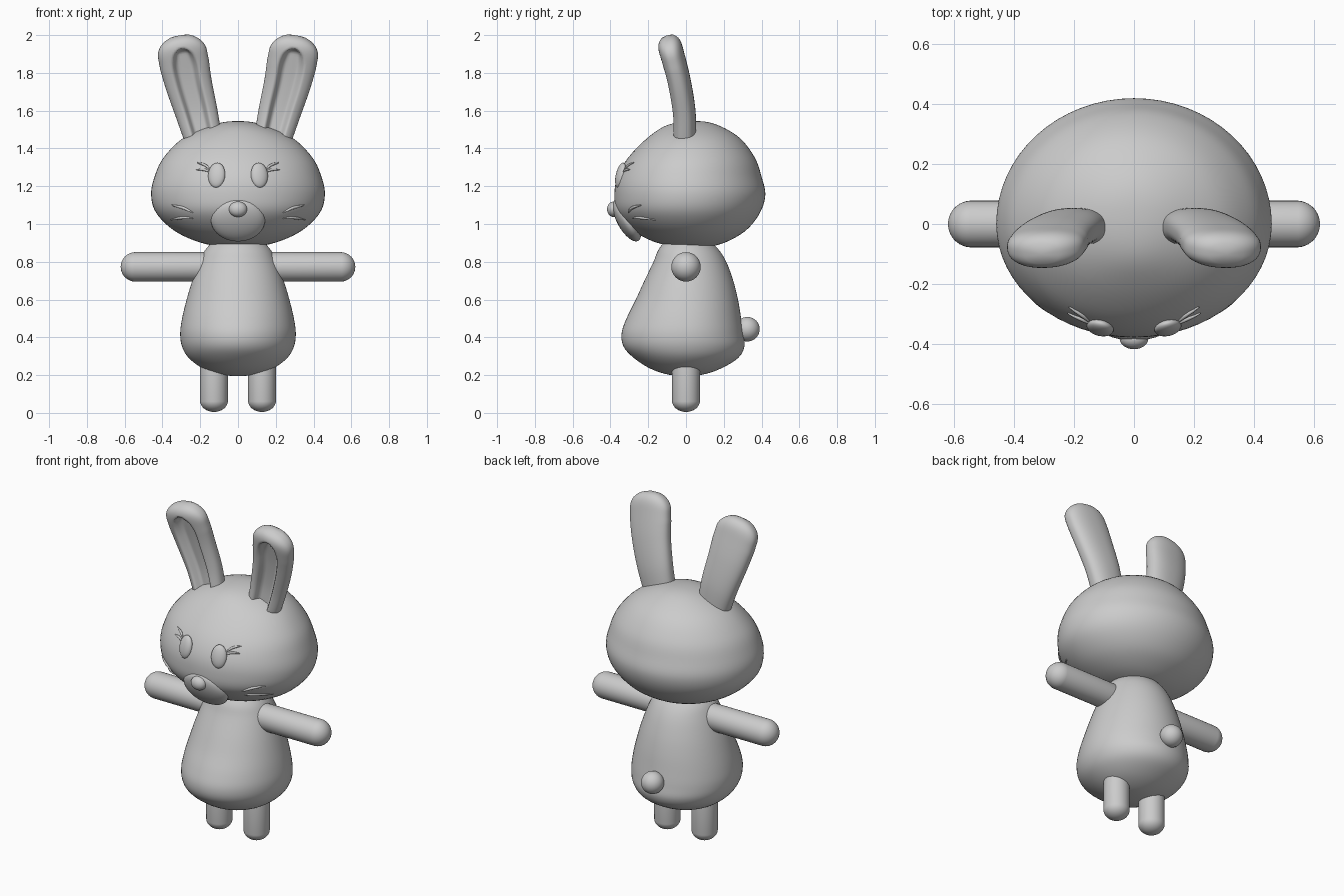
import bpy, bmesh, math
from mathutils import Vector, Matrix
from mathutils.bvhtree import BVHTree

if "Cube" in bpy.data.objects:
    bpy.data.objects.remove(bpy.data.objects["Cube"])


def spline(pts, n):
    """Catmull-Rom samples through pts, first and last points are handles."""
    out = []
    for i in range(1, len(pts) - 2):
        p0, p1, p2, p3 = [Vector(p) for p in pts[i - 1:i + 3]]
        for k in range(n):
            t = k / n
            out.append(0.5 * (2 * p1 + (p2 - p0) * t + (2 * p0 - 5 * p1 + 4 * p2 - p3) * t * t
                              + (3 * p1 - p0 - 3 * p2 + p3) * t ** 3))
    return out + [Vector(pts[-2])]


def add_mesh(name, bm, mirror=False):
    bmesh.ops.recalc_face_normals(bm, faces=bm.faces)
    for f in bm.faces:
        f.smooth = True
    me = bpy.data.meshes.new(name)
    bm.to_mesh(me)
    ob = bpy.data.objects.new(name, me)
    bpy.context.collection.objects.link(ob)
    if mirror:
        ob.modifiers.new("Mirror", 'MIRROR')
    return ob


def skin(rings):
    """Closed skin over a list of equally long point rings."""
    bm = bmesh.new()
    rows = [[bm.verts.new(p) for p in r] for r in rings]
    n = len(rows[0])
    for a, b in zip(rows, rows[1:]):
        for j in range(n):
            bm.faces.new((a[j], a[(j + 1) % n], b[(j + 1) % n], b[j]))
    bm.faces.new(rows[0])
    bm.faces.new(rows[-1])
    bmesh.ops.remove_doubles(bm, verts=bm.verts, dist=1e-5)
    return bm


def loft(prof):
    """Stack of ovals from (z, half width, mid y, front depth, back depth)."""
    flip = lambda p: (p[0], -p[1], p[2], -p[3], -p[4])
    rings = []
    for z, w, m, f, b in spline([flip(prof[1])] + prof + [flip(prof[-2])], 5):
        ring = []
        for k in range(64):
            c, s = math.cos(k * math.tau / 64), math.sin(k * math.tau / 64)
            ring.append((w * c, m + s * (b if s > 0 else f), z))
        rings.append(ring)
    return skin(rings)


def ball(name, loc, size, tilt=0, yaw=0, mirror=False):
    bm = bmesh.new()
    mat = (Matrix.Translation(loc) @ Matrix.Rotation(yaw, 4, 'Z') @ Matrix.Rotation(tilt, 4, 'X')
           @ Matrix.Diagonal((*size, 1)))
    bmesh.ops.create_uvsphere(bm, u_segments=32, v_segments=20, radius=1, matrix=mat)
    return add_mesh(name, bm, mirror)


def capsule(name, start, end, r, cap):
    """Round-ended limb between two cap centres, mirrored to the other side."""
    a, b = Vector(start), Vector(end)
    bm = bmesh.new()
    bmesh.ops.create_uvsphere(bm, u_segments=32, v_segments=21, radius=1)
    for v in bm.verts:
        v.co = Vector((v.co.x * r, v.co.y * r, v.co.z * cap + (0 if v.co.z < 0 else (b - a).length)))
    rot = (b - a).to_track_quat('Z', 'Y').to_matrix().to_4x4()
    bm.transform(Matrix.Translation(a) @ rot)
    return add_mesh(name, bm, True)


# Head: z, half width, mid y, front depth, back depth
head_bm = loft([
    (1.545, 0, .05, 0, 0), (1.525, .135, .045, .14, .12), (1.455, .29, .02, .225, .265),
    (1.35, .395, .005, .312, .36), (1.25, .442, 0, .363, .40), (1.155, .46, 0, .379, .42),
    (1.06, .434, 0, .364, .392), (.97, .345, .01, .295, .312), (.91, .225, .03, .21, .195),
    (.88, .10, .04, .10, .09), (.873, 0, .04, 0, 0)])
add_mesh("head", head_bm)
head_tree = BVHTree.FromBMesh(head_bm)

# Body
add_mesh("body", loft([
    (.955, 0, 0, 0, 0), (.93, .10, 0, .085, .10), (.87, .168, 0, .142, .168), (.80, .205, 0, .172, .213),
    (.70, .242, 0, .220, .250), (.60, .272, 0, .266, .275), (.50, .296, 0, .315, .292),
    (.42, .306, 0, .341, .304), (.35, .296, 0, .330, .309), (.29, .26, 0, .275, .275),
    (.235, .185, 0, .19, .185), (.203, .09, 0, .095, .09), (.195, 0, 0, 0, 0)]))

# Arms, legs, tail
capsule("arm", (.08, 0, .773), (.543, 0, .773), .078, .078)
capsule("leg", (.127, 0, .32), (.127, 0, .065), .074, .06)
ball("tail", (0, .325, .443), (.065, .065, .065))

# Ears: swept section with a groove along the front
path = spline([(.15, -.01, 1.34), (.188, -.01, 1.47), (.222, -.014, 1.6), (.263, -.038, 1.75),
               (.292, -.072, 1.89), (.31, -.102, 1.998), (.33, -.14, 2.1)], 10)
rings = []
for i, p in enumerate(path):
    s = i / (len(path) - 1)
    d = (path[min(i + 1, len(path) - 1)] - path[max(i - 1, 0)]).normalized()
    u = Vector((.97, 0, -.24))
    u = (u - d * u.dot(d)).normalized()
    v = d.cross(u)
    e = max(0, (s - .76) / .24)
    half = (.101 + .03 * min(1, s / .65)) * math.sqrt(max(0, 1 - e * e))
    thick = .064 * max(0, 1 - e ** 3.5) ** .5
    groove_w = (.058 + .016 * min(1, s / .6)) * math.sqrt(max(0, 1 - max(0, (s - .62) / .24) ** 2))
    ring = []
    for k in range(72):
        a = k * math.tau / 72
        c, sn = math.cos(a), math.sin(a)
        x = half * math.copysign(abs(c) ** .9, c)
        y = thick * math.copysign(abs(sn) ** .8, sn)
        if sn < 0 and groove_w > 0 and abs(x) < groove_w:
            t = min(1, (1 - abs(x) / groove_w) / .55)
            y += .05 * t * t * (3 - 2 * t) * min(1, groove_w / .05)
        ring.append(p + u * x + v * y)
    rings.append(ring)
add_mesh("ear", skin(rings), True)

# Face: muzzle, nose and eyes
ball("muzzle", (0, -.313, 1.02), (.143, .052, .125), tilt=math.radians(29))
ball("nose", (0, -.382, 1.078), (.048, .036, .041))
ball("eye", (.113, -.346, 1.258), (.046, .024, .068), tilt=math.radians(-13),
     yaw=math.radians(14), mirror=True)


def face_line(name, pts, r):
    """Tapered line lying on the front of the head."""
    for side in (-1, 1):
        cu = bpy.data.curves.new(name, 'CURVE')
        cu.dimensions = '3D'
        cu.bevel_depth = r
        cu.bevel_resolution = 3
        cu.use_fill_caps = True
        sp = cu.splines.new('POLY')
        first, last = Vector(pts[0]), Vector(pts[-1])
        samples = spline([2 * first - Vector(pts[1])] + [Vector(p) for p in pts]
                         + [2 * last - Vector(pts[-2])], 6)
        sp.points.add(len(samples) - 1)
        for i, q in enumerate(samples):
            hit = head_tree.ray_cast(Vector((side * q.x, -1, q.y)), Vector((0, 1, 0)))[0]
            sp.points[i].co = (hit.x, hit.y - .002, hit.z, 1)
            sp.points[i].radius = .35 + .65 * math.sin(math.pi * i / (len(samples) - 1))
        sp.use_smooth = True
        bpy.context.collection.objects.link(bpy.data.objects.new(name, cu))


# Lashes and whiskers as (x, z) points
face_line("upper_lash", [(.148, 1.288), (.175, 1.312), (.217, 1.325)], .007)
face_line("lower_lash", [(.15, 1.275), (.178, 1.287), (.222, 1.288)], .007)
face_line("upper_whisker", [(.24, 1.06), (.29, 1.085), (.352, 1.10)], .008)
face_line("lower_whisker", [(.24, 1.03), (.295, 1.033), (.354, 1.022)], .008)
